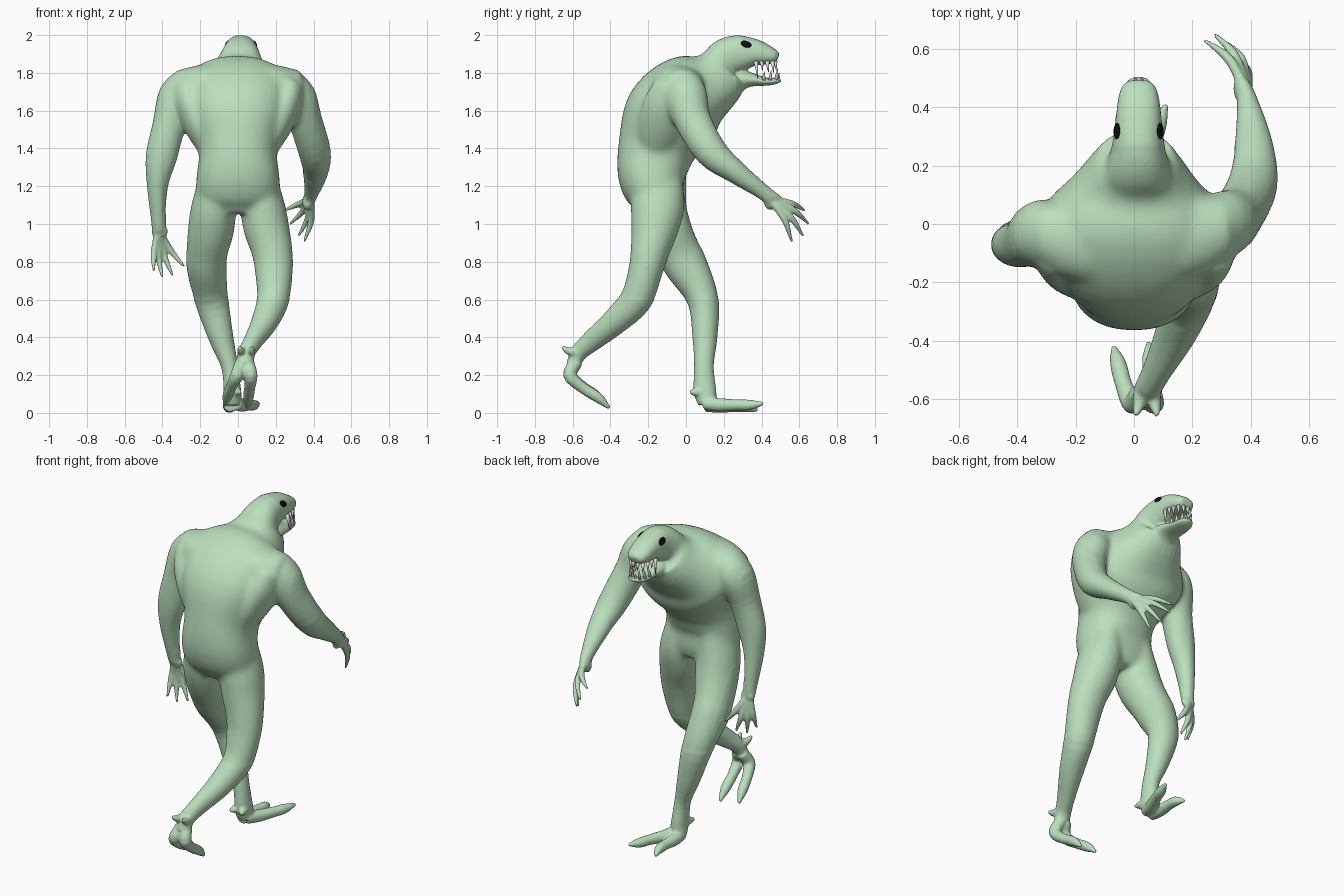
import bpy, bmesh, math
from mathutils import Vector

if "Cube" in bpy.data.objects:
    bpy.data.objects.remove(bpy.data.objects["Cube"])


def material(name, rgb):
    m = bpy.data.materials.new(name)
    m.diffuse_color = (*rgb, 1)
    m.use_nodes = True
    m.node_tree.nodes["Principled BSDF"].inputs["Base Color"].default_value = m.diffuse_color
    return m


GREEN = material("pale_green_skin", (0.50, 0.74, 0.51))
BLACK = material("black_eye", (0.004, 0.004, 0.004))
IVORY = material("ivory_teeth", (0.72, 0.72, 0.70))


def new_object(name, bm, mat):
    bmesh.ops.recalc_face_normals(bm, faces=bm.faces)
    me = bpy.data.meshes.new(name)
    bm.to_mesh(me)
    bm.free()
    me.materials.append(mat)
    me.polygons.foreach_set("use_smooth", [True] * len(me.polygons))
    ob = bpy.data.objects.new(name, me)
    bpy.context.collection.objects.link(ob)
    return ob


def spline(keys, steps=4):
    """Catmull-Rom through (x, y, z, radius_u, radius_v) keys."""
    k = [Vector(p) for p in keys]
    k = [2 * k[0] - k[1]] + k + [2 * k[-1] - k[-2]]
    out = []
    for i in range(1, len(k) - 2):
        a, b, c, d = k[i - 1:i + 3]
        for s in range(steps):
            t = s / steps
            out.append(0.5 * (2 * b + (c - a) * t + (2 * a - 5 * b + 4 * c - d) * t * t
                              + (3 * b - a - 3 * c + d) * t ** 3))
    return out + [k[-2]]


def tube(bm, keys, power=2.0, sides=24):
    """Loft oval sections along a smooth path into bm."""
    pts = spline(keys)
    pos = [Vector(p[:3]) for p in pts]
    rings = []
    for i, p in enumerate(pts):
        t = (pos[min(i + 1, len(pos) - 1)] - pos[max(i - 1, 0)]).normalized()
        ref = Vector((1, 0, 0)) if abs(t.x) < 0.9 else Vector((0, 1, 0))
        u = (ref - t * ref.dot(t)).normalized()
        v = t.cross(u)
        ring = []
        for j in range(sides):
            a = 2 * math.pi * j / sides
            c, s = math.cos(a), math.sin(a)
            c = math.copysign(abs(c) ** (2 / power), c)
            s = math.copysign(abs(s) ** (2 / power), s)
            ring.append(bm.verts.new(pos[i] + u * c * max(p[3], .006) + v * s * max(p[4], .006)))
        rings.append(ring)
    faces = [bm.faces.new(rings[0]), bm.faces.new(rings[-1][::-1])]
    for r0, r1 in zip(rings, rings[1:]):
        for j in range(sides):
            n = (j + 1) % sides
            faces.append(bm.faces.new((r0[j], r1[j], r1[n], r0[n])))
    bmesh.ops.recalc_face_normals(bm, faces=faces)


def digit(bm, points, radii):
    tube(bm, [(*p, r, r) for p, r in zip(points, radii)], sides=12)


bm = bmesh.new()
# torso, bending forward into the neck
tube(bm, [(0, -.15, 1.06, .12, .11), (0, -.155, 1.13, .215, .145), (0, -.18, 1.25, .22, .18),
          (0, -.155, 1.40, .208, .207), (0, -.085, 1.56, .28, .25), (0, .02, 1.675, .31, .232),
          (.005, .14, 1.75, .205, .17), (.01, .22, 1.83, .13, .135)], power=2.3, sides=32)
# shoulder yoke
tube(bm, [(-.32, -.03, 1.725, .1, .09), (-.18, -.05, 1.735, .15, .11), (0, -.05, 1.745, .15, .115),
          (.18, -.04, 1.735, .15, .11), (.32, -.01, 1.725, .1, .09)])
# back muscles running from the waist to each shoulder
for s in (-1, 1):
    tube(bm, [(s * .15, -.17, 1.38, .05, .08), (s * .2, -.14, 1.5, .075, .12),
              (s * .255, -.1, 1.62, .08, .13), (s * .28, -.06, 1.73, .075, .11)])
# skull and snout
tube(bm, [(.01, .15, 1.83, .13, .09), (.013, .20, 1.875, .11, .102), (.015, .27, 1.9, .09, .102),
          (.016, .36, 1.908, .079, .074), (.016, .43, 1.895, .07, .052),
          (.016, .47, 1.886, .057, .036), (.016, .488, 1.88, .036, .02)], power=2.3)
# throat and lower jaw
tube(bm, [(.01, .17, 1.69, .13, .09), (.012, .255, 1.75, .09, .075), (.015, .33, 1.765, .075, .042),
          (.016, .42, 1.754, .062, .022), (.016, .47, 1.757, .052, .018), (.016, .5, 1.766, .03, .014)])

# arms: one swung forward, one hanging
tube(bm, [(.26, 0, 1.76, .08, .09), (.31, 0, 1.68, .1, .115), (.355, .035, 1.55, .09, .1),
          (.405, .135, 1.38, .086, .085), (.41, .27, 1.27, .066, .06), (.388, .42, 1.16, .036, .04),
          (.37, .46, 1.12, .03, .05), (.36, .48, 1.1, .02, .04)])
tube(bm, [(-.26, -.02, 1.76, .08, .09), (-.32, -.03, 1.68, .1, .115), (-.365, -.06, 1.52, .088, .09),
          (-.405, -.07, 1.35, .084, .075), (-.425, -.06, 1.2, .057, .06), (-.42, -.03, 1.0, .038, .036),
          (-.415, -.02, .96, .044, .028), (-.41, -.02, .935, .035, .02)])

# fingers: each bows out from the wrist, then tapers to a claw
hands = [
    ((.38, .445, 1.13), (.022, .015, .01),
     [(.24, .63, 1.07), (.275, .65, 1.0), (.32, .62, .935), (.35, .56, .905)]),
    ((-.418, -.025, .97), (-.012, .02, 0),
     [(-.445, -.06, .75), (-.40, -.03, .715), (-.345, 0, .725), (-.285, .02, .775)])]
for root, bow, tips in hands:
    root, bow = Vector(root), Vector(bow)
    for tip in tips:
        tip = Vector(tip)
        digit(bm, [root, root.lerp(tip, .3) + bow * .8, root.lerp(tip, .62) + bow, tip],
              [.024, .0185, .0165, .007])

# legs: one planted ahead, one trailing
tube(bm, [(-.11, -.15, 1.25, .09, .13), (-.128, -.14, 1.1, .118, .14), (-.142, -.1, .97, .122, .132),
          (-.162, -.045, .86, .11, .12), (-.165, .005, .77, .106, .115), (-.14, .09, .6, .09, .084),
          (-.09, .1, .4, .066, .066), (-.045, .095, .25, .045, .052), (-.03, .1, .12, .046, .06),
          (-.028, .115, .05, .05, .05)])
tube(bm, [(.11, -.15, 1.25, .09, .13), (.13, -.15, 1.1, .118, .143), (.15, -.165, .98, .122, .128),
          (.18, -.19, .86, .11, .105), (.19, -.215, .75, .102, .092), (.185, -.265, .6, .086, .086),
          (.14, -.38, .48, .07, .07), (.08, -.5, .38, .05, .056), (.047, -.565, .32, .046, .045),
          (.035, -.6, .25, .046, .036)])

# toes (knuckle, pad, claw) and ankle spurs
toe = [.035, .036, .03, .028, .009]
digit(bm, [(-.04, .1, .04), (-.045, .18, .036), (-.04, .26, .034), (-.04, .32, .03), (-.055, .38, .014)], toe)
digit(bm, [(-.01, .1, .05), (.02, .18, .042), (.06, .27, .042), (.085, .34, .042), (.11, .41, .05)], toe)
digit(bm, [(.02, -.58, .27), (-.005, -.615, .2), (-.035, -.55, .14), (-.055, -.475, .09), (-.07, -.42, .04)], toe)
digit(bm, [(.05, -.58, .27), (.068, -.615, .2), (.062, -.55, .135), (.055, -.465, .08), (.05, -.405, .025)], toe)
for x, y, z, dx, dy, dz in [(-.05, .075, .11, -.02, -.055, 0), (-.01, .075, .11, .02, -.055, 0),
                            (.025, -.58, .32, -.02, -.075, .03), (.065, -.58, .32, .015, -.075, .03)]:
    digit(bm, [(x, y, z), (x + dx * .5, y + dy * .6, z + dz * .3), (x + dx, y + dy, z + dz)], [.028, .02, .009])

# fuse the skin, then soften trunk, shoulders and hips more than the rest
body = new_object("creature_body", bm, GREEN)


def apply_modifiers(ob):
    dg = bpy.context.evaluated_depsgraph_get()
    me = bpy.data.meshes.new_from_object(ob.evaluated_get(dg))
    ob.modifiers.clear()
    ob.data = me


rm = body.modifiers.new("fuse", "REMESH")
rm.mode = "VOXEL"
rm.voxel_size = 0.0075
rm.use_smooth_shade = True
apply_modifiers(body)
group = body.vertex_groups.new(name="trunk")
group.add([v.index for v in body.data.vertices
           if v.co.z > .6 and abs(v.co.x) < .4 and v.co.y < .26], 1.0, "REPLACE")
sm = body.modifiers.new("soften_trunk", "SMOOTH")
sm.factor, sm.iterations, sm.vertex_group = .5, 70, "trunk"
# keep the hands crisp
for v in body.data.vertices:
    if v.co.x < -.25 and v.co.z < 1.05:
        group.remove([v.index])
fine = body.modifiers.new("soften_all", "SMOOTH")
fine.factor, fine.iterations = .5, 3
apply_modifiers(body)
body.data.materials.clear()
body.data.materials.append(GREEN)
body.data.polygons.foreach_set("use_smooth", [True] * len(body.data.polygons))
bpy.context.view_layer.update()

# eyes: thin ovals laid on the skin
for side, name in ((-1, "left_eye"), (1, "right_eye")):
    hit, loc, nor, _ = body.ray_cast(Vector((.015 + side * .4, .318, 1.952)), Vector((-side, 0, 0)))
    if not hit:
        loc, nor = Vector((.015 + side * .08, .318, 1.952)), Vector((side, 0, .4)).normalized()
    bm = bmesh.new()
    bmesh.ops.create_uvsphere(bm, u_segments=24, v_segments=12, radius=1)
    long = Vector((0, 1, -.35))
    long = (long - nor * long.dot(nor)).normalized()
    short = nor.cross(long)
    for v in bm.verts:
        c = v.co.copy()
        v.co = loc + long * c.x * .029 + short * c.y * .019 + nor * c.z * .009
    new_object(name, bm, BLACK)


# teeth: cones around the rim of each jaw
def teeth(name, rows, z, direction):
    bm = bmesh.new()
    for x, y, length in rows:
        for s in (-1, 1):
            base = Vector((.016 + s * x, y, z))
            r = bmesh.ops.create_cone(bm, cap_ends=True, segments=10, radius1=.012, radius2=.001, depth=length)
            lean = Vector((s * x * 1.5, .12, direction)).normalized()
            rot = Vector((0, 0, 1)).rotation_difference(lean)
            for v in r["verts"]:
                v.co = base + rot @ (v.co + Vector((0, 0, length / 2)))
    new_object(name, bm, IVORY)


teeth("upper_teeth", [(.064, .37, .095), (.06, .4, .05), (.054, .43, .06), (.04, .457, .065),
                      (.015, .472, .05)], 1.862, -1)
teeth("lower_teeth", [(.051, .41, .045), (.044, .445, .055), (.03, .478, .065), (.01, .488, .04)], 1.762, 1)
